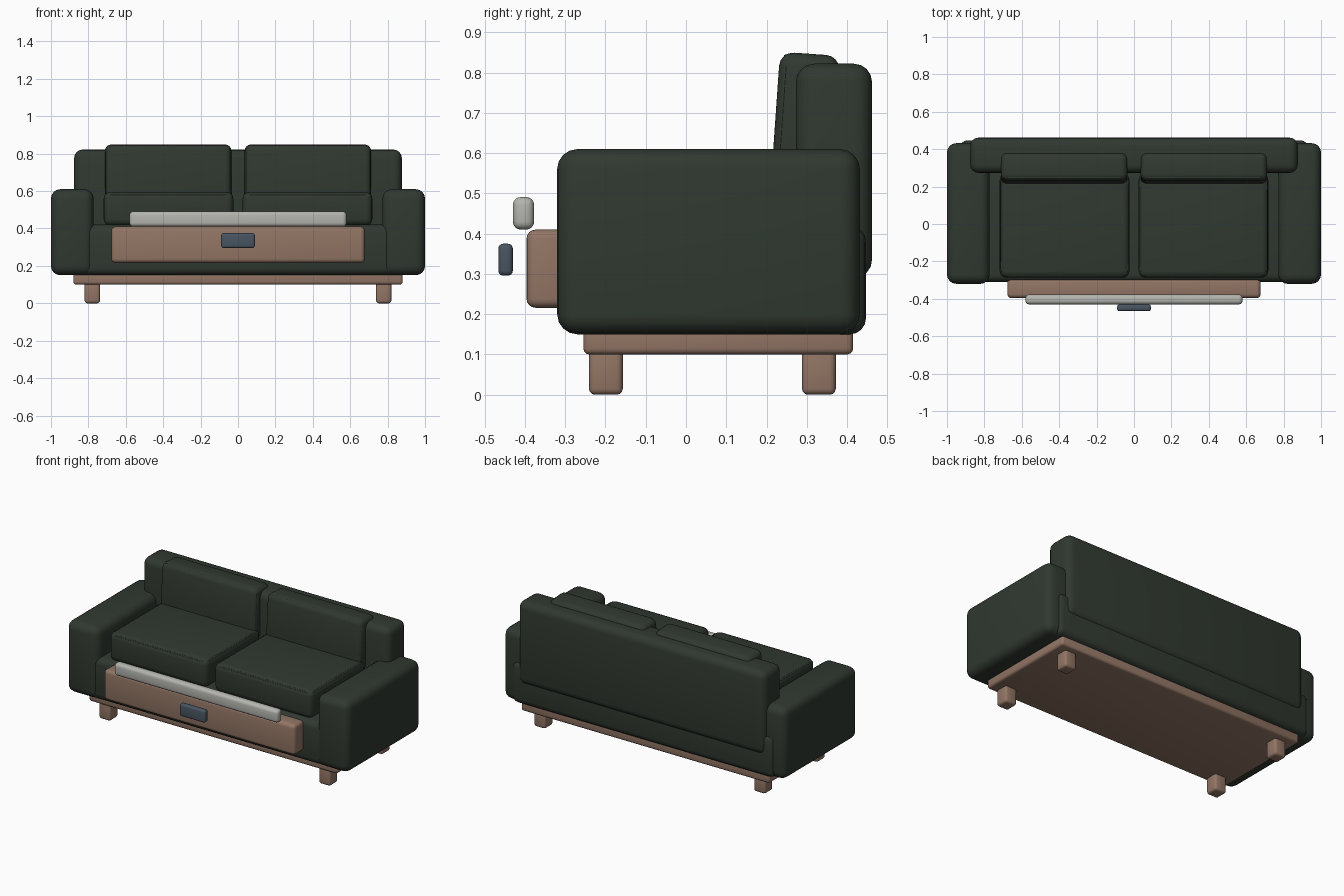
import bpy
import math
from mathutils import Vector, Matrix

old = bpy.data.objects.get("Cube")
if old:
    bpy.data.objects.remove(old, do_unlink=True)


def material(name, colour):
    m = bpy.data.materials.new(name)
    m.use_nodes = True
    m.diffuse_color = (*colour, 1)
    bsdf = m.node_tree.nodes["Principled BSDF"]
    bsdf.inputs["Base Color"].default_value = (*colour, 1)
    bsdf.inputs["Roughness"].default_value = 0.8
    return m


FABRIC = material("dark green fabric", (0.03, 0.04, 0.03))
WOOD = material("brown wood", (0.29, 0.18, 0.13))
PALE = material("pale grey", (0.46, 0.46, 0.43))
SLATE = material("slate blue", (0.065, 0.09, 0.12))


def block(name, xs, ys, zs, mat, radius, segments=4, tilt=0):
    """Rounded box given by its extents, optionally leaning back about x."""
    lo, hi = Vector((xs[0], ys[0], zs[0])), Vector((xs[1], ys[1], zs[1]))
    bpy.ops.mesh.primitive_cube_add(size=1, location=(lo + hi) / 2)
    ob = bpy.context.object
    ob.name = name
    ob.scale = hi - lo
    bpy.ops.object.transform_apply(location=False, rotation=False, scale=True)
    ob.data.materials.append(mat)
    bevel = ob.modifiers.new("rounding", "BEVEL")
    bevel.width = radius
    bevel.segments = segments
    bpy.ops.object.modifier_apply(modifier=bevel.name)
    bpy.ops.object.shade_smooth_by_angle(angle=math.radians(40))
    ob.rotation_euler.x = -tilt
    return ob


def piping(name, parent, half_w, half_h, turn, offset, radius=0.006):
    """Thin rounded-rectangle cord sunk into one face of a cushion."""
    corner = 0.03
    points = []
    for sx, sy, start in ((1, 1, 0), (-1, 1, 90), (-1, -1, 180), (1, -1, 270)):
        for step in range(4):
            a = math.radians(start + step * 30)
            points.append((sx * (half_w - corner) + corner * math.cos(a),
                           sy * (half_h - corner) + corner * math.sin(a), 0))
    curve = bpy.data.curves.new(name, "CURVE")
    curve.dimensions = "3D"
    curve.bevel_depth = radius
    curve.bevel_resolution = 1
    spline = curve.splines.new("POLY")
    spline.points.add(len(points) - 1)
    for p, co in zip(spline.points, points):
        p.co = (*co, 1)
    spline.use_cyclic_u = True
    curve.materials.append(FABRIC)
    ob = bpy.data.objects.new(name, curve)
    bpy.context.collection.objects.link(ob)
    base = Matrix.Translation(parent.location) @ parent.rotation_euler.to_matrix().to_4x4()
    ob.matrix_world = base @ Matrix.Translation(offset) @ Matrix.Rotation(turn, 4, "X")


# Frame
block("plinth", (-0.88, 0.88), (-0.255, 0.415), (0.10, 0.18), WOOD, 0.015, 3)
block("seat_base", (-0.93, 0.93), (-0.31, 0.447), (0.15, 0.42), FABRIC, 0.04)
block("backrest", (-0.876, 0.876), (0.273, 0.462), (0.29, 0.822), FABRIC, 0.045)

# Arms, legs and cushions on both sides
for side, s in (("left", 1), ("right", -1)):
    def span(a, b):
        return sorted((s * a, s * b))

    block(side + "_arm", span(0.772, 1.0), (-0.32, 0.432), (0.15, 0.61), FABRIC, 0.05)
    for end, y in (("front", -0.199), ("back", 0.33)):
        block(f"{side}_{end}_leg", span(0.738, 0.82), (y - 0.042, y + 0.042),
              (0, 0.12), WOOD, 0.015, 3)

    seat = block(side + "_seat_cushion", span(0.025, 0.718), (-0.287, 0.27),
                 (0.415, 0.595), FABRIC, 0.035)
    piping(side + "_seat_piping", seat, 0.335, 0.267, 0, Vector((0, 0, 0.076)))

    back = block(side + "_back_cushion", span(0.035, 0.712), (0.222, 0.372),
                 (0.52, 0.847), FABRIC, 0.035, tilt=math.radians(4))
    piping(side + "_back_piping", back, 0.328, 0.153, math.pi / 2,
           Vector((0, -0.059, 0)))

# Front drawer panel, rail and handle
block("front_panel", (-0.677, 0.677), (-0.396, -0.29), (0.216, 0.41), WOOD, 0.022)
block("front_rail", (-0.58, 0.58), (-0.43, -0.377), (0.41, 0.491), PALE, 0.02)
block("handle", (-0.09, 0.09), (-0.466, -0.43), (0.296, 0.375), SLATE, 0.012)
